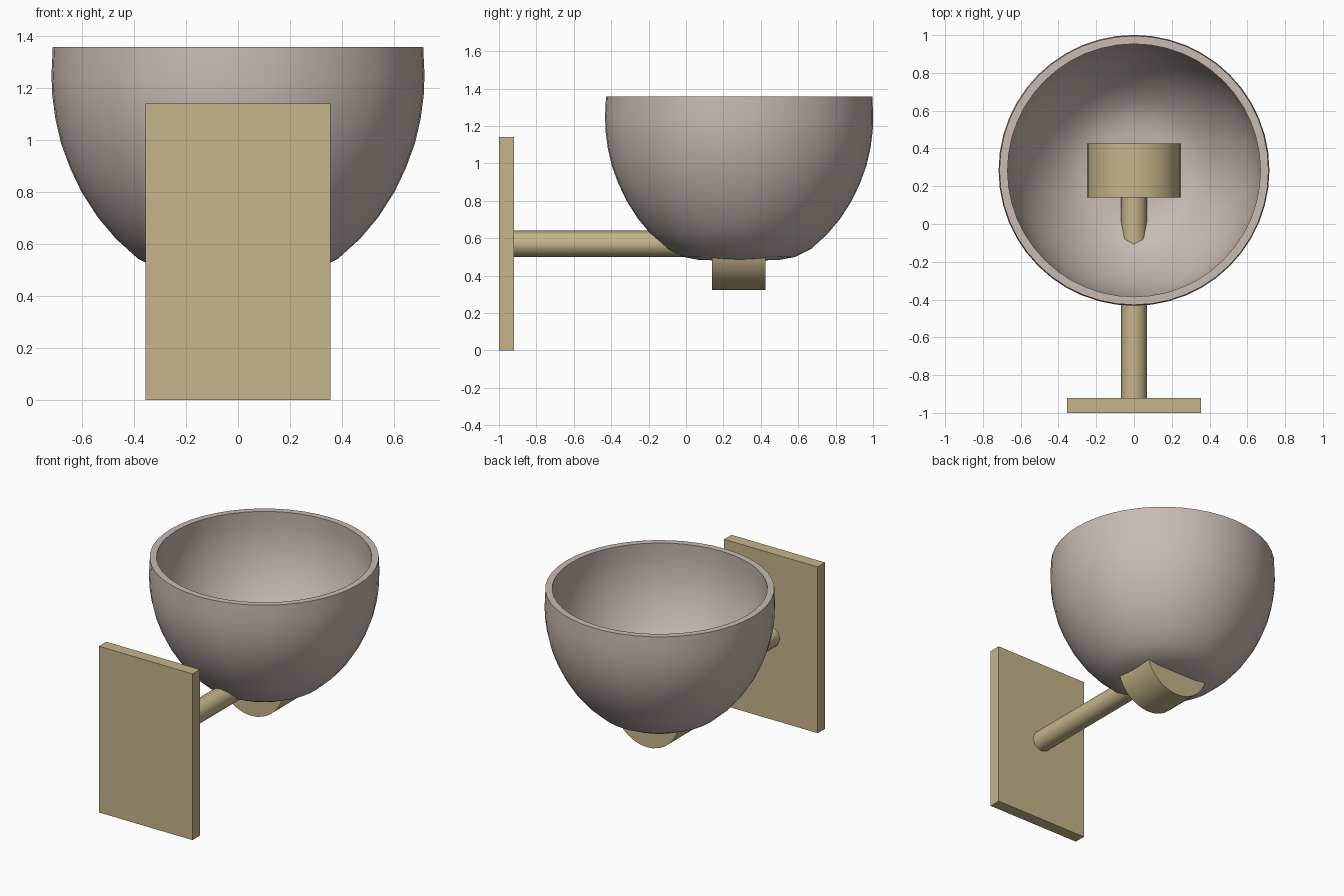
import bpy, bmesh, math

if "Cube" in bpy.data.objects:
    bpy.data.objects.remove(bpy.data.objects["Cube"], do_unlink=True)


def make_material(name, rgb):
    mat = bpy.data.materials.new(name)
    mat.use_nodes = True
    mat.diffuse_color = (*rgb, 1)
    mat.node_tree.nodes["Principled BSDF"].inputs["Base Color"].default_value = (*rgb, 1)
    return mat


def finish(obj, name, mat, smooth=True):
    obj.name = name
    obj.data.name = name
    obj.data.materials.append(mat)
    if smooth:
        bpy.ops.object.select_all(action="DESELECT")
        obj.select_set(True)
        bpy.context.view_layer.objects.active = obj
        bpy.ops.object.shade_smooth_by_angle(angle=math.radians(50))
    return obj


def rod_along_y(name, radius, y0, y1, z, sides, mat):
    bpy.ops.mesh.primitive_cylinder_add(
        vertices=sides, radius=radius, depth=y1 - y0,
        location=(0, (y0 + y1) / 2, z), rotation=(math.pi / 2, 0, 0))
    return finish(bpy.context.object, name, mat)


brass = make_material("pale brass", (0.57, 0.46, 0.255))
shade_grey = make_material("warm grey", (0.58, 0.495, 0.455))

PLATE_HEIGHT = 1.14
AXIS_Z = PLATE_HEIGHT / 2

# Wall plate
bpy.ops.mesh.primitive_cube_add(size=1, location=(0, -0.96, AXIS_Z))
plate = bpy.context.object
plate.scale = (0.71, 0.08, PLATE_HEIGHT)
bpy.ops.object.transform_apply(location=False, rotation=False, scale=True)
finish(plate, "wall_plate", brass, smooth=False)

# Arm and the drum that holds the shade
rod_along_y("arm", 0.07, -0.92, 0.15, AXIS_Z, 8, brass)
rod_along_y("shade_holder", 0.247, 0.14, 0.425, AXIS_Z, 32, brass)

# Bowl shade: outer profile, then the scaled inner profile, spun about z
RIM_Z = 1.357
outer = [(0, 0.48), (0.21, 0.483), (0.30, 0.5), (0.385, 0.543), (0.47, 0.62),
         (0.54, 0.703), (0.602, 0.8), (0.645, 0.89), (0.68, 0.985),
         (0.702, 1.08), (0.714, 1.17), (0.717, 1.25), (0.712, RIM_Z)]
inner = [(r * 0.94, RIM_Z - (RIM_Z - z) * 0.912) for r, z in reversed(outer)]
profile = outer + inner

bm = bmesh.new()
verts = [bm.verts.new((r, 0, z)) for r, z in profile]
edges = [bm.edges.new(pair) for pair in zip(verts, verts[1:])]
bmesh.ops.spin(bm, geom=verts + edges, cent=(0, 0, 0), axis=(0, 0, 1),
               angle=math.tau, steps=48, use_merge=True)
bmesh.ops.remove_doubles(bm, verts=bm.verts, dist=0.0005)
bmesh.ops.recalc_face_normals(bm, faces=bm.faces)
mesh = bpy.data.meshes.new("bowl_shade")
bm.to_mesh(mesh)
bm.free()
bowl = bpy.data.objects.new("bowl_shade", mesh)
bowl.location.y = 0.284
bpy.context.collection.objects.link(bowl)
finish(bowl, "bowl_shade", shade_grey)
